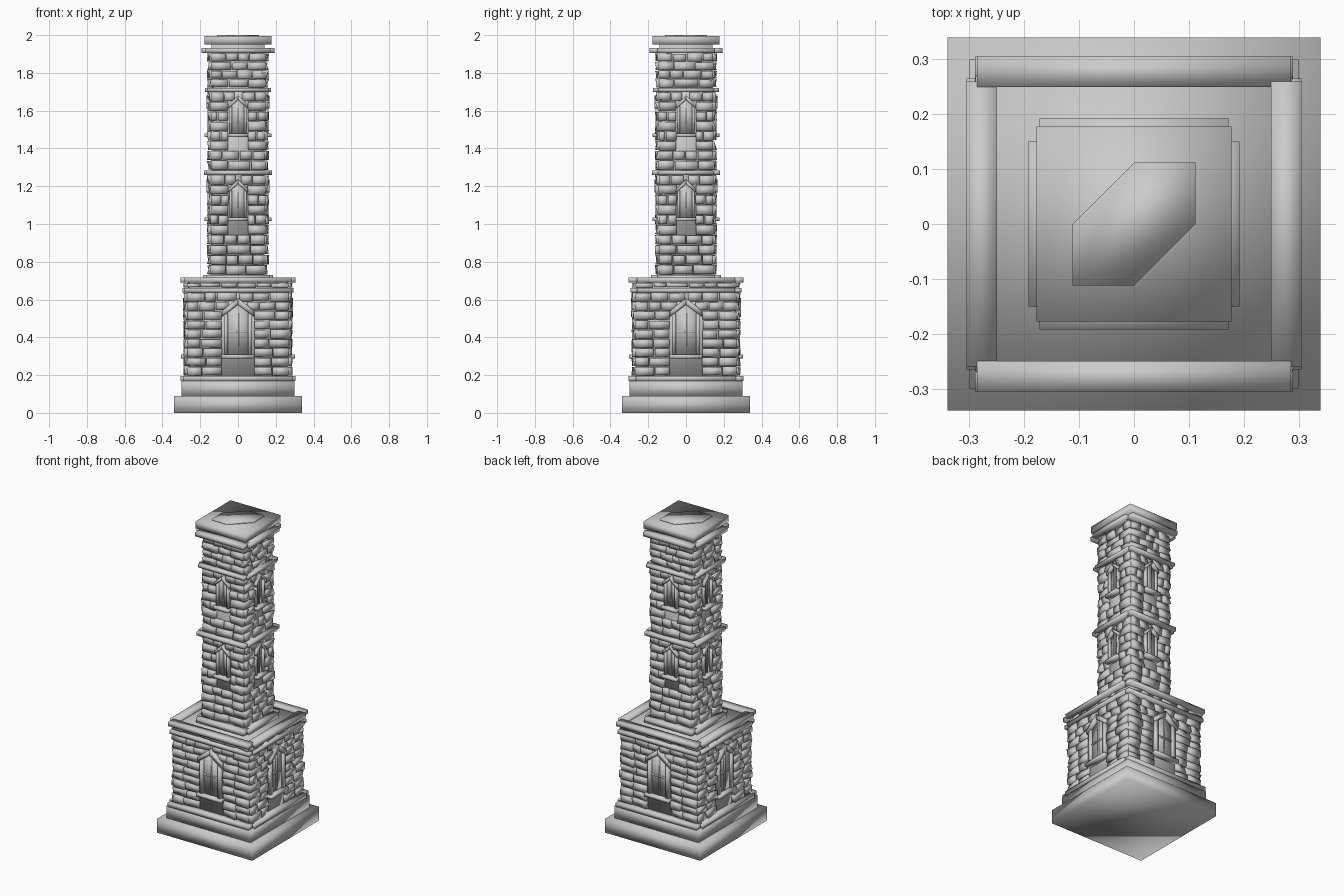
import bpy, bmesh, math, random
from mathutils import Matrix

if "Cube" in bpy.data.objects:
    bpy.data.objects.remove(bpy.data.objects["Cube"])

random.seed(7)
PARTS = {}


def part(name):
    return PARTS.setdefault(name, bmesh.new())


def prism(name, pts, d0, d1, side=0, jitter=0.0):
    """Extrude an (x, z) outline from depth d0 out to d1 on one of the four sides."""
    bm = part(name)
    rot = Matrix.Rotation(side * math.pi / 2, 3, 'Z')
    inner = [bm.verts.new(rot @ v3(x, -d0, z)) for x, z in pts]
    outer = [bm.verts.new(rot @ v3(x, -d1 + random.uniform(-jitter, jitter), z)) for x, z in pts]
    n = len(pts)
    bm.faces.new(outer)
    bm.faces.new(inner[::-1])
    for i in range(n):
        j = (i + 1) % n
        bm.faces.new((inner[i], inner[j], outer[j], outer[i]))


def v3(x, y, z):
    from mathutils import Vector
    return Vector((x, y, z))


def rect(x0, x1, z0, z1):
    return [(x0, z0), (x1, z0), (x1, z1), (x0, z1)]


def block(name, half, z0, z1):
    prism(name, rect(-half, half, z0, z1), -half, half)


def band(name, z0, z1, d0, d1, long_half, short_half):
    # four trim bars: longer on front and back, shorter on the sides
    for k in range(4):
        h = long_half if k % 2 == 0 else short_half
        prism(name, rect(-h, h, z0, z1), d0, d1, k)


def window(name, wall, hw, sill, spring, apex, t, crossbar):
    # pointed window with pane, jambs, gable bars, sill and glazing bars
    d = wall + 0.022
    for k in range(4):
        prism(name + "_pane", [(-hw, sill), (hw, sill), (hw, spring), (0, apex), (-hw, spring)],
              wall - 0.01, wall + 0.008, k)
        for s in (-1, 1):
            jamb = [(s * (hw - t), sill), (s * hw, sill), (s * hw, spring), (s * (hw - t), spring)]
            gable = [(s * (hw + t * .5), spring - t), (s * (hw + t * .5), spring + t * .4),
                     (0, apex + t * .4), (0, apex - t * 1.3)]
            for pts, out in ((jamb, d), (gable, d + 0.005)):
                prism(name + "_frame", pts[::s], wall - 0.01, out, k)
        g = t * 0.2
        prism(name + "_frame", rect(-g, g, sill, apex - t), wall, wall + 0.014, k)
        if crossbar:
            prism(name + "_frame", rect(-hw, hw, crossbar - g, crossbar + g), wall, wall + 0.014, k)
        prism(name + "_sill", rect(-hw - t * .6, hw + t * .6, sill - 0.02, sill),
              wall - 0.01, wall + 0.038, k)


def stones(name, wall, half, z0, z1, rows, length, win=None):
    # courses of rough stones, leaving room for a window (hw, bottom, spring, apex)
    h = (z1 - z0) / rows
    for k in range(4):
        for r in range(rows):
            a, b = z0 + r * h, z0 + (r + 1) * h
            mid, gap = (a + b) / 2, 0
            if win and win[1] < mid < win[3]:
                gap = win[0]
                if mid > win[2]:
                    gap *= (win[3] - mid) / (win[3] - win[2])
            spans = [(-half, -gap), (gap, half)] if gap else [(-half, half)]
            for s0, s1 in spans:
                n = max(1, round((s1 - s0) / length + (0.4 if r % 2 else -0.1)))
                cuts = [0] + [(i + random.uniform(-.22, .22)) / n for i in range(1, n)] + [1]
                for c0, c1 in zip(cuts, cuts[1:]):
                    x0, x1 = (s0 + (s1 - s0) * c for c in (c0, c1))
                    e = lambda: random.uniform(0.001, 0.004)
                    prism(name, rect(x0 + e(), x1 - e(), a + e(), b - e()),
                          wall - 0.012, wall + 0.014, k, 0.011)


# stepped plinth
block("plinth_lower", 0.34, 0, 0.09)
block("plinth_upper", 0.30, 0.09, 0.17)
band("plinth_trim", 0.168, 0.195, 0.25, 0.305, 0.29, 0.265)

# wide base storey
block("base_core", 0.265, 0.17, 0.70)
stones("base_stones", 0.265, 0.272, 0.197, 0.638, 9, 0.095, (0.085, 0.22, 0.52, 0.62))
stones("base_top_stones", 0.265, 0.272, 0.662, 0.69, 1, 0.095)
band("base_string_course", 0.638, 0.66, 0.25, 0.295, 0.285, 0.26)
band("base_cornice", 0.69, 0.717, 0.25, 0.305, 0.286, 0.26)
window("base_window", 0.265, 0.075, 0.308, 0.53, 0.60, 0.022, 0.43)

# tall shaft with two window levels
block("shaft_core", 0.14, 0.70, 1.952)
band("shaft_foot", 0.70, 0.73, 0.13, 0.185, 0.17, 0.15)
stones("shaft_stones", 0.14, 0.147, 0.732, 1.26, 10, 0.085, (0.05, 0.965, 1.18, 1.25))
stones("shaft_stones", 0.14, 0.147, 1.285, 1.70, 8, 0.085, (0.05, 1.41, 1.63, 1.70))
stones("shaft_stones", 0.14, 0.147, 1.722, 1.905, 4, 0.085)
band("shaft_band", 1.26, 1.284, 0.13, 0.18, 0.17, 0.148)
band("shaft_band", 1.70, 1.72, 0.13, 0.175, 0.165, 0.148)
band("shaft_cornice", 1.905, 1.932, 0.13, 0.192, 0.172, 0.15)
for z in (1.035, 1.48):
    window("shaft_window", 0.14, 0.045, z, z + 0.145, z + 0.195, 0.014, None)

# cap slab and the faceted top plate
block("cap", 0.178, 1.95, 1.995)
bm = part("cap_plate")
q = 0.112
ring = [(-q, 0), (-q, -q), (0, -q), (q, 0), (q, q), (0, q)]
low = bm.faces.new([bm.verts.new((x, y, 1.994)) for x, y in ring])
top = bmesh.ops.extrude_face_region(bm, geom=[low])
for g in top["geom"]:
    if isinstance(g, bmesh.types.BMVert):
        g.co.z = 2.0

for name, bm in PARTS.items():
    bmesh.ops.recalc_face_normals(bm, faces=bm.faces)
    for f in bm.faces:
        f.smooth = True
    mesh = bpy.data.meshes.new(name)
    bm.to_mesh(mesh)
    bm.free()
    bpy.context.collection.objects.link(bpy.data.objects.new(name, mesh))
